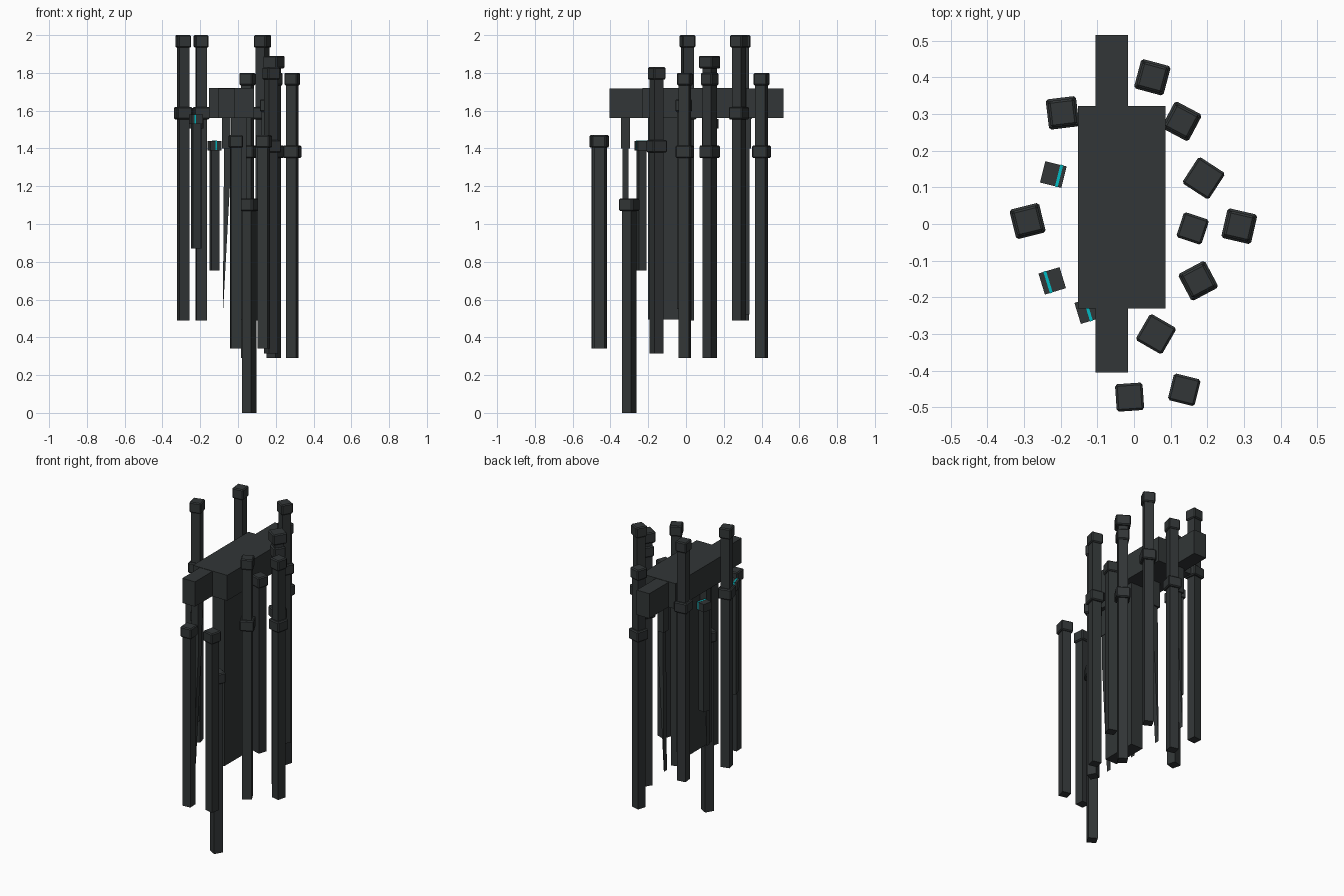
import bpy, bmesh
from math import radians
from mathutils import Matrix

if "Cube" in bpy.data.objects:
    bpy.data.objects.remove(bpy.data.objects["Cube"])


def material(name, color):
    m = bpy.data.materials.new(name)
    m.diffuse_color = color
    m.use_nodes = True
    m.node_tree.nodes["Principled BSDF"].inputs["Base Color"].default_value = m.diffuse_color
    return m


STONE = material("dark_stone", (0.032, 0.037, 0.038, 1))
GLOW = material("teal_inlay", (0.0, 0.5, 0.55, 1))


def add_box(bm, x0, x1, y0, y1, z0, z1, bevel=0.0):
    mat = Matrix.Translation(((x0 + x1) / 2, (y0 + y1) / 2, (z0 + z1) / 2)) @ \
        Matrix.Diagonal((x1 - x0, y1 - y0, z1 - z0, 1))
    verts = bmesh.ops.create_cube(bm, size=1, matrix=mat)["verts"]
    if bevel:
        edges = list({e for v in verts for e in v.link_edges})
        bmesh.ops.bevel(bm, geom=edges, offset=bevel, segments=1, affect='EDGES')


def square(bm, size, z0, z1, bevel=0.0):
    h = size / 2
    add_box(bm, -h, h, -h, h, z0, z1, bevel)


def finish(bm, name, mat, loc=(0, 0, 0), rot=0):
    me = bpy.data.meshes.new(name)
    bmesh.ops.recalc_face_normals(bm, faces=bm.faces)
    bm.to_mesh(me)
    bm.free()
    me.materials.append(mat)
    ob = bpy.data.objects.new(name, me)
    ob.location = loc
    ob.rotation_euler.z = radians(rot)
    bpy.context.collection.objects.link(ob)
    return ob


def box(name, *dims):
    bm = bmesh.new()
    add_box(bm, *dims)
    return finish(bm, name, STONE)


# Central beam, crossing block and hanging slab
box("long_beam", -0.105, -0.017, -0.405, 0.515, 1.562, 1.718)
box("centre_block", -0.153, 0.086, -0.23, 0.322, 1.56, 1.72)
box("hanging_slab", -0.038, 0.045, -0.20, 0.03, 0.495, 1.565)

# Pillars: x, y, turn, bottom, then collars as (width, top)
TOP, MID = 0.072, 0.083
pillars = [
    (0.05, 0.40, -15, 0.29, [(TOP, 1.80), (MID, 1.415)]),
    (0.13, 0.28, -28, 0.49, [(TOP, 2.00), (MID, 1.62)]),
    (0.19, 0.125, -33, 0.29, [(0.086, 1.89), (TOP, 1.80), (MID, 1.415)]),
    (0.16, -0.012, -18, 0.55, [(TOP, 1.66)]),
    (0.287, -0.006, -13, 0.29, [(TOP, 1.80), (MID, 1.415)]),
    (0.175, -0.155, 28, 0.315, [(TOP, 1.83), (MID, 1.445)]),
    (0.06, -0.30, -30, 0.0, [(MID, 1.135)]),
    (-0.012, -0.472, 4, 0.34, [(0.075, 1.47)]),
    (0.137, -0.452, -14, 0.34, [(0.075, 1.47)]),
    (-0.195, 0.303, 7, 0.49, [(TOP, 2.00), (MID, 1.62)]),
    (-0.29, 0.008, 14, 0.49, [(TOP, 2.00), (MID, 1.62)]),
]
for x, y, rot, low, collars in pillars:
    bm = bmesh.new()
    square(bm, 0.055, low, collars[0][1] - 0.03)
    for width, top in collars:
        square(bm, width, top - 0.066, top, 0.006)
    finish(bm, "pillar", STONE, (x, y, 0), rot)

# Thin posts with a teal inlay across the cap: x, y, turn, bottom, top, inlay offset
for x, y, rot, low, top, off in [
        (-0.22, 0.135, -14, 0.87, 1.555, 0.016),
        (-0.223, -0.155, 17, 0.87, 1.58, -0.012),
        (-0.125, -0.235, 17, 0.755, 1.44, 0.0)]:
    bm = bmesh.new()
    square(bm, 0.043, low, top - 0.02)
    square(bm, 0.06, top - 0.05, top)
    finish(bm, "thin_post", STONE, (x, y, 0), rot)
    bm = bmesh.new()
    add_box(bm, off - 0.004, off + 0.004, -0.031, 0.031, top - 0.049, top + 0.001)
    finish(bm, "post_inlay", GLOW, (x, y, 0), rot)

# Row of slanted blades with sockets under the beam
for y in (-0.32, -0.107, 0.107, 0.32):
    bm = bmesh.new()
    add_box(bm, -0.085, -0.04, -0.023, 0.023, 1.40, 1.57)
    sides = [[bm.verts.new((px, s, pz)) for px, pz in
              ((-0.074, 1.41), (-0.042, 1.41), (-0.042, 1.22), (-0.080, 0.52))]
             for s in (-0.015, 0.015)]
    bm.faces.new(sides[0])
    bm.faces.new(sides[1][::-1])
    for i in range(4):
        j = (i + 1) % 4
        bm.faces.new((sides[0][j], sides[0][i], sides[1][i], sides[1][j]))
    finish(bm, "hanging_blade", STONE, (0, y, 0))
